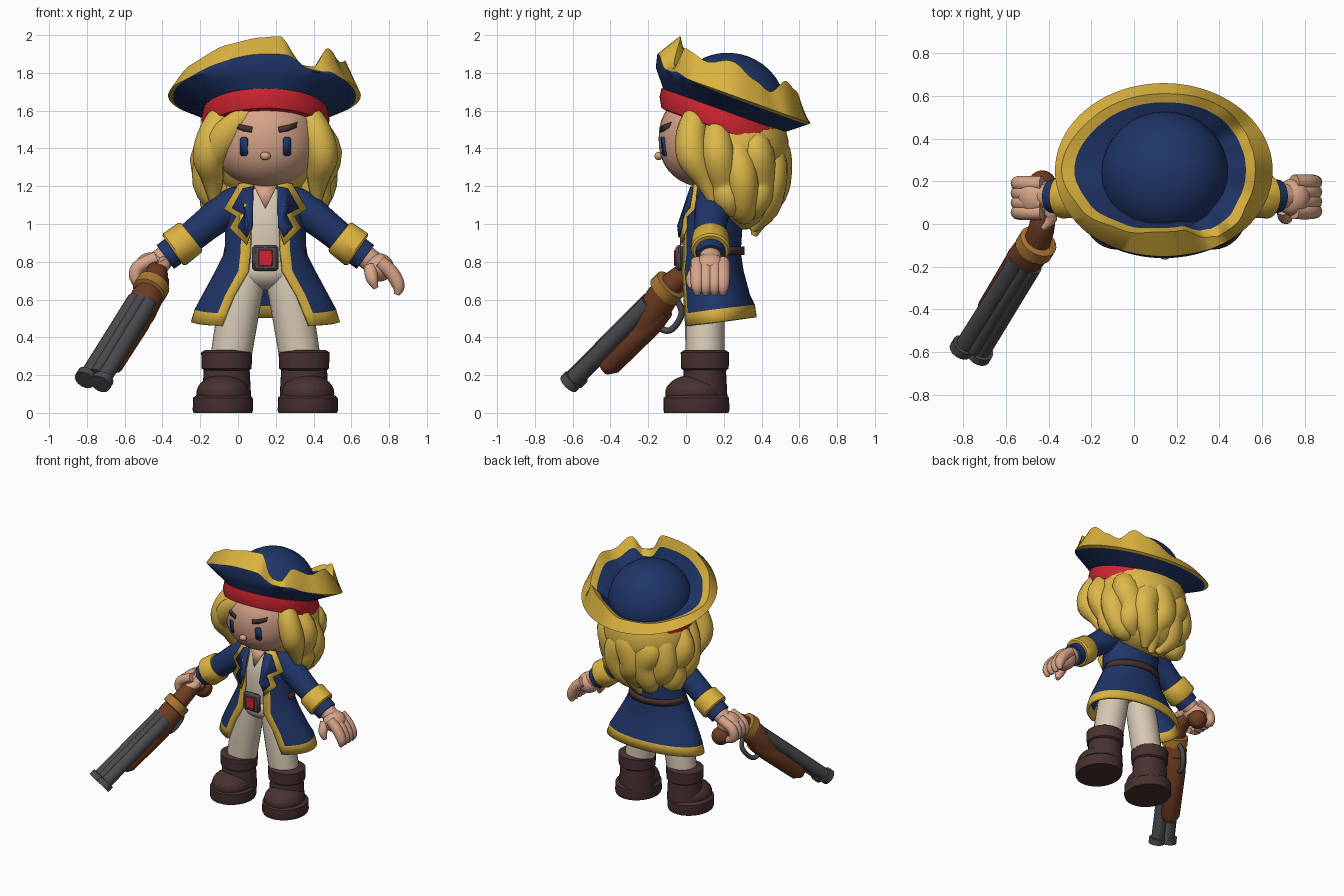
import bpy, bmesh
from math import sin, cos, asin, pi, sqrt, radians
from mathutils import Vector, Matrix

if "Cube" in bpy.data.objects:
    bpy.data.objects.remove(bpy.data.objects["Cube"])

CX = .145   # centre line of the figure
V = Vector
made = []


def material(name, *rgb):
    m = bpy.data.materials.new(name)
    m.use_nodes = True
    m.diffuse_color = (*rgb, 1)
    m.node_tree.nodes["Principled BSDF"].inputs["Base Color"].default_value = (*rgb, 1)
    return m


GOLD = material("gold trim", .71, .45, .05)
HAIR = material("blonde hair", .73, .48, .07)
NAVY = material("navy cloth", .014, .036, .14)
RED = material("red cloth", .62, .018, .03)
SKIN = material("skin", .68, .37, .25)
CREAM = material("cream cloth", .68, .58, .46)
LEATHER = material("dark leather", .065, .03, .03)
WOOD = material("wood", .16, .045, .016)
STEEL = material("dark steel", .07, .07, .08)
BRONZE = material("bronze", .4, .18, .03)


def finish(name, bm, *mats):
    bmesh.ops.recalc_face_normals(bm, faces=bm.faces)
    mesh = bpy.data.meshes.new(name)
    bm.to_mesh(mesh)
    bm.free()
    for m in mats:
        mesh.materials.append(m)
    ob = bpy.data.objects.new(name, mesh)
    bpy.context.collection.objects.link(ob)
    made.append(ob)
    return ob


def skin(name, rows, *mats, pick=None, wrap=True, caps=True):
    """Surface through rows of points; pick(row, column) chooses the material."""
    bm = bmesh.new()
    grid = [[bm.verts.new(p) for p in row] for row in rows]
    n = len(rows[0])
    for i in range(len(rows) - 1):
        for j in range(n if wrap else n - 1):
            k = (j + 1) % n
            f = bm.faces.new((grid[i][j], grid[i][k], grid[i + 1][k], grid[i + 1][j]))
            f.material_index = pick(i, j) if pick else 0
    if caps:
        bm.faces.new(grid[0])
        bm.faces.new(grid[-1])
    return finish(name, bm, *mats)


def loft(name, rings, mat, slope=0, n=32):
    """Stacked ellipses (z, cx, cy, rx, ry); slope tips them backwards."""
    rows = [[V((cx + rx * cos(a), cy + ry * sin(a), z - slope * ry * sin(a)))
             for a in (2 * pi * j / n for j in range(n))] for z, cx, cy, rx, ry in rings]
    return skin(name, rows, mat)


def smooth_path(pts, steps):
    out, last = [], len(pts) - 1
    for i in range(last):
        a, b, c, d = (pts[max(0, min(last, i + k))] for k in (-1, 0, 1, 2))
        for s in range(steps):
            t = s / steps
            out.append(b + (c - a) * t / 2 + (a * 2 - b * 5 + c * 4 - d) * t * t / 2
                       + (b * 3 - a - c * 3 + d) * t ** 3 / 2)
    return out + [pts[last]]


def tube(name, pts, mat, flat=1, sides=12, steps=4, ref=(0, 1, 0)):
    """Sweep through (x, y, z, radius) points."""
    path = smooth_path([V(p) for p in pts], steps)
    rows = []
    for i, p in enumerate(path):
        t = (path[min(i + 1, len(path) - 1)] - path[max(i - 1, 0)]).xyz.normalized()
        u = V(ref).cross(t).normalized()
        w = t.cross(u) * flat
        rows.append([p.xyz + (u * cos(a) + w * sin(a)) * abs(p.w)
                     for a in (2 * pi * j / sides for j in range(sides))])
    return skin(name, rows, mat)


def ball(name, at, size, mat, tilt=0, power=1):
    bm = bmesh.new()
    bmesh.ops.create_uvsphere(bm, u_segments=32, v_segments=20, radius=1)
    for v in bm.verts:
        v.co.z = abs(v.co.z) ** power * (1 if v.co.z > 0 else -1)
    bm.transform(Matrix.Translation(at) @ Matrix.Rotation(tilt, 4, 'X') @ Matrix.Diagonal((*size, 1)))
    return finish(name, bm, mat)


def plate(name, outline, surface, mat):
    bm = bmesh.new()
    bm.faces.new([bm.verts.new(surface(x, z)) for x, z in outline])
    ob = finish(name, bm, mat)
    ob.modifiers.new("thickness", 'SOLIDIFY').thickness = .008


def box(name, at, size, mat, bevel):
    bm = bmesh.new()
    bmesh.ops.create_cube(bm, size=1)
    bm.transform(Matrix.Translation(at) @ Matrix.Diagonal((*size, 1)))
    finish(name, bm, mat).modifiers.new("bevel", 'BEVEL').width = bevel


# Head and face
HEAD, SIZE, POWER = V((CX, .12, 1.45)), V((.28, .265, .26)), .85
ball("head", HEAD, SIZE, SKIN, power=POWER)
ball("nose", (CX, -.145, 1.36), (.028, .022, .022), SKIN)


def on_face(dx, z):
    c = (abs(z - HEAD.z) / SIZE.z) ** (1 / POWER)
    return V((CX + dx, HEAD.y - .005 - SIZE.y * sqrt(max(0, 1 - (dx / SIZE.x) ** 2 - c * c)), z))


eye = [(.02, .04), (.012, .05), (-.012, .05), (-.02, .04), (-.02, -.04), (-.012, -.05), (.012, -.05), (.02, -.04)]
brow = [(.07, 1.515), (.075, 1.485), (.12, 1.492), (.165, 1.51), (.17, 1.54), (.12, 1.525)]
for s, side in ((1, "left"), (-1, "right")):
    plate(side + "_eye", [(s * .115 + x, 1.41 + z) for x, z in eye], on_face, NAVY)
    plate(side + "_brow", [(s * x, z) for x, z in brow], on_face, LEATHER)

# Hair: a core with broad wavy locks round the back and framing locks at the face
ball("hair_core", (CX, .26, 1.4), (.335, .285, .29), HAIR)
ball("hair_lower_core", (CX, .3, 1.2), (.29, .22, .23), HAIR)
for i in range(9):
    a = radians(-100 + 25 * i)
    sx, cy, wave = sin(a), cos(a), .02 * (-1) ** i
    tube("back_lock", [(CX + .24 * sx, .2 + .22 * cy, 1.52 - .1 * cy, .07),
                       (CX + .28 * sx + wave, .21 + .25 * cy, 1.36 + wave, .11),
                       (CX + .27 * sx - wave, .24 + .23 * cy, 1.22, .1),
                       (CX + .23 * sx + wave, .26 + .17 * cy, 1.1 + wave, .09),
                       (CX + .13 * sx, .31 + .05 * cy, .94 + .14 * sx * sx, .02)], HAIR, .85, 16)
for s, side in ((1, "left"), (-1, "right")):
    tube(side + "_face_lock", [(CX + s * x, y, z, r) for x, y, z, r in (
        (.22, .06, 1.6, .06), (.27, .03, 1.49, .08), (.3, .035, 1.36, .085),
        (.28, .1, 1.24, .06), (.27, .15, 1.1, .02))], HAIR)
tube("parted_lock", [(.07, -.04, 1.63, .04), (.02, -.065, 1.56, .06), (-.08, -.03, 1.45, .08),
                     (-.14, .02, 1.33, .055), (-.14, .06, 1.24, .01)], HAIR, .7)

# Bandana, tipped back
loft("bandana", [(1.55 + dz, CX, .2, r, r) for dz, r in (
    (-.06, .3), (-.055, .33), (0, .34), (.05, .33), (.06, .3))], RED, .36, 48)

# Cocked hat: rim table holds angle, lift and inset of the rolled edge
RIM = [(0, .18, .84), (20, .13, .85), (32, .1, .87), (50, .19, .9), (62, .16, .9), (90, .08, .88),
       (135, .06, .89), (180, .04, .94), (210, .09, .88), (240, .14, .78), (268, .16, .7),
       (284, .17, .7), (298, .03, .86), (304, .03, .9), (317, .15, .9), (335, .12, .85), (360, .18, .84)]


def rim(deg):
    for (a, l0, s0), (b, l1, s1) in zip(RIM, RIM[1:]):
        if a <= deg <= b:
            t = (1 - cos(pi * (deg - a) / (b - a))) / 2
            return l0 + (l1 - l0) * t, s0 + (s1 - s0) * t


def brim_point(a, scale, lift):
    y = .25 + .41 * scale * sin(a)
    return V((.14 + .51 * scale * cos(a), y, 1.68 - .36 * (y - .25) + lift))


columns, turned = [], []
for j in range(120):
    a = radians(3 * j)
    lift, scale = rim(3 * j)
    base = V((CX + .32 * cos(a), .2 + .32 * sin(a), 1.6 - .36 * .32 * sin(a)))
    fold = brim_point(a, 1, 0)
    inner = brim_point(a, .55, -.04)
    edge = brim_point(a, scale, 0)
    edge.z = fold.z + lift
    under = base.lerp(fold, .6)
    # the trim starts under the fold at the sides and back, above it in front
    t = -.35 + .8 * max(0, -sin(a)) ** 1.5
    if t < 0:
        low, high = fold.lerp(under, -t), fold
    else:
        low, high = fold, fold.lerp(edge, t)
        high.xy = fold.xy.lerp(edge.xy, .15 * t)
    turned.append(t < 0)
    columns.append((base, under, low, high, edge, edge.lerp(inner, .12), edge.lerp(inner, .3), inner))
skin("hat_brim", list(zip(*columns)), NAVY, GOLD, caps=False,
     pick=lambda i, j: int(i in (3, 4, 5) or i == 2 and turned[j]))
ball("hat_crown", (CX, .23, 1.62), (.3, .3, .285), NAVY, radians(-20))

# Shirt, neck and trousers
loft("shirt", [(.74, CX, .12, .17, .11), (.85, CX, .13, .18, .135), (1, CX, .14, .185, .145),
               (1.12, CX, .145, .17, .13), (1.2, CX, .16, .1, .09)], CREAM)
loft("neck", [(1.05, CX, .14, .07, .07), (1.3, CX, .14, .07, .07)], SKIN)
ball("hips", (CX, .1, .75), (.175, .115, .1), CREAM)


# Coat and belt are open sheets: rings of z, rx, ry, cy, half opening
def sheet(name, rings, *mats, pick=None):
    rows = []
    for z, rx, ry, cy, w in rings:
        a0, e, n = asin(w / rx), .055 / rx, 40
        angles = [a0] + [a0 + e + (2 * pi - 2 * a0 - 2 * e) * k / n for k in range(n + 1)] + [2 * pi - a0]
        rows.append([V((CX + rx * sin(a), cy - ry * cos(a), z - .025 * cos(a) * (z < .6))) for a in angles])
    mod = skin(name, rows, *mats, pick=pick, wrap=False, caps=False).modifiers.new("thickness", 'SOLIDIFY')
    mod.thickness, mod.offset = .02, 0


sheet("coat", [(.48, .385, .2, .165, .23), (.545, .365, .195, .16, .205), (.62, .325, .18, .15, .165),
               (.75, .255, .16, .135, .09), (.85, .205, .15, .13, .08), (1, .205, .155, .135, .075),
               (1.1, .21, .15, .14, .09), (1.17, .18, .13, .15, .085), (1.23, .12, .1, .16, .07)],
      NAVY, GOLD, pick=lambda i, j: int(i == 0 or j in (0, 41)))
sheet("belt", [(.835, .215, .165, .135, .213), (.88, .208, .165, .135, .206)], LEATHER)
box("buckle_frame", (CX, -.035, .82), (.14, .04, .14), STEEL, .015)
box("buckle_stone", (CX, -.048, .82), (.075, .03, .085), RED, .004)


def chest(layer):
    return lambda dx, z: V((CX + dx, -.042 - layer + 1.15 * dx * dx + .35 * max(0, z - 1), z))


plate("open_neck", [(-.065, 1.21), (0, 1.08), (.065, 1.21)], chest(-.012), SKIN)
lapel = [(.065, 1.22), (.14, 1.215), (.22, 1.08), (.155, 1.04), (.19, .98), (.1, .89), (.07, .98)]
inset = [(.065, 1.2), (.12, 1.19), (.178, 1.085), (.112, 1.05), (.148, .985), (.1, .93), (.068, .99)]

for s, side in ((1, "left"), (-1, "right")):
    def m(*pts):
        return [(CX + s * p[0], *p[1:]) for p in pts]

    plate(side + "_lapel_trim", [(s * x, z) for x, z in lapel], chest(0), GOLD)
    plate(side + "_lapel", [(s * x, z) for x, z in inset], chest(.01), NAVY)
    # Sleeve and cuff
    tube(side + "_sleeve", m((.1, .15, 1.13, .09), (.2, .14, 1.08, .095), (.32, .13, .99, .085),
                             (.43, .13, .9, .08), (.53, .13, .825, .078)), NAVY, sides=20)
    tube(side + "_cuff", m((.39, .13, .935, .09), (.4, .13, .927, .1), (.48, .13, .867, .104),
                           (.49, .13, .86, .094)), GOLD, sides=24, steps=1)
    tube(side + "_wrist", m((.5, .13, .85, .06), (.58, .13, .79, .06)), SKIN)
    # Leg and boot
    tube(side + "_leg", m((.09, .1, .76, .1), (.14, .1, .55, .11), (.185, .1, .28, .108)), CREAM, .95, 20)
    x = CX + s * .225
    shin = CX + s * .205
    loft(side + "_sole", [(0, x, .055, .155, .17), (.015, x, .055, .16, .175), (.08, x, .055, .158, .173),
                          (.095, x, .055, .14, .155)], LEATHER)
    ball(side + "_shoe", (x, .045, .105), (.14, .155, .098), LEATHER)
    loft(side + "_boot_shaft", [(.07, shin, .1, .13, .12), (.26, shin, .1, .12, .11)], LEATHER)
    loft(side + "_boot_cuff", [(.225, shin, .1, .118, .113), (.235, shin, .1, .132, .126),
                               (.32, shin, .1, .135, .128), (.333, shin, .1, .115, .108)], LEATHER)

# Hands: the left hangs open, the right wraps the grip
ball("left_palm", (.745, .125, .77), (.08, .088, .075), SKIN)
for k in range(4):
    y = .06 + .045 * k
    tube("left_finger", [(.75, y, .8, .037), (.815, y, .74, .038), (.85, y, .67, .033), (.84, y, .625, .014)], SKIN)
tube("left_thumb", [(.7, .07, .77, .035), (.71, .03, .71, .032), (.73, .03, .66, .014)], SKIN)
ball("right_palm", (-.46, .125, .775), (.085, .09, .075), SKIN)
for k in range(4):
    y = .055 + .045 * k
    tube("right_finger", [(-.43, y, .82, .035), (-.53, y, .77, .036), (-.535, y, .7, .032), (-.46, y, .67, .02)], SKIN)
tube("right_thumb", [(-.4, .1, .8, .035), (-.39, .03, .78, .032), (-.43, -.02, .78, .015)], SKIN)

# Double-barrelled gun in its own frame: across, along, up
ORIGIN = V((-.46, -.1, .66))
ALONG = V((-.4, -.645, -.65)).normalized()
ACROSS = V((.915, -.328, -.236)).normalized()
UP = ALONG.cross(ACROSS).normalized()


def gun(name, pts, mat, flat=1, steps=1, ref=UP, sides=16):
    world = [(*(ORIGIN + ACROSS * a + ALONG * b + UP * c), r) for a, b, c, r in pts]
    return tube(name, world, mat, flat, sides, steps, ref)


for s in (-1, 1):
    gun("barrel", [(s * .036, .12, .01, .046), (s * .04, .73, .01, .046), (s * .045, .735, .01, .057),
                   (s * .045, .775, .01, .057), (s * .045, .776, .01, .035), (s * .045, .74, .01, .033)], STEEL)
gun("barrel_rib", [(0, .12, .035, .03), (0, .73, .035, .03)], STEEL)
gun("receiver", [(0, -.03, -.01, .07), (0, .06, -.015, .085), (0, .16, -.035, .085), (0, .26, -.06, .07)], WOOD)
gun("fore_end", [(0, .1, -.06, .065), (0, .2, -.068, .072), (0, .54, -.068, .066), (0, .58, -.06, .045)], WOOD, .95)
gun("gun_band", [(0, -.035, 0, .08), (0, -.03, 0, .092), (0, .03, 0, .092), (0, .035, 0, .08)], BRONZE, sides=24)
gun("trigger_guard", [(0, .0, -.06, .017), (0, .03, -.14, .017), (0, .1, -.17, .017),
                      (0, .17, -.16, .017), (0, .2, -.08, .017)], STEEL, steps=4, ref=ACROSS)
tube("grip", [(*ORIGIN, .065), (-.43, 0, .735, .06), (-.44, .1, .745, .05), (-.43, .18, .7, .05)], WOOD,
     ref=(1, 0, 0), sides=16)
ball("grip_knob", (-.43, .185, .69), (.066, .066, .066), WOOD)

# Smooth shading with crisp edges
bpy.ops.object.select_all(action='DESELECT')
for ob in made:
    ob.select_set(True)
bpy.context.view_layer.objects.active = made[0]
bpy.ops.object.shade_smooth_by_angle(angle=radians(40))
